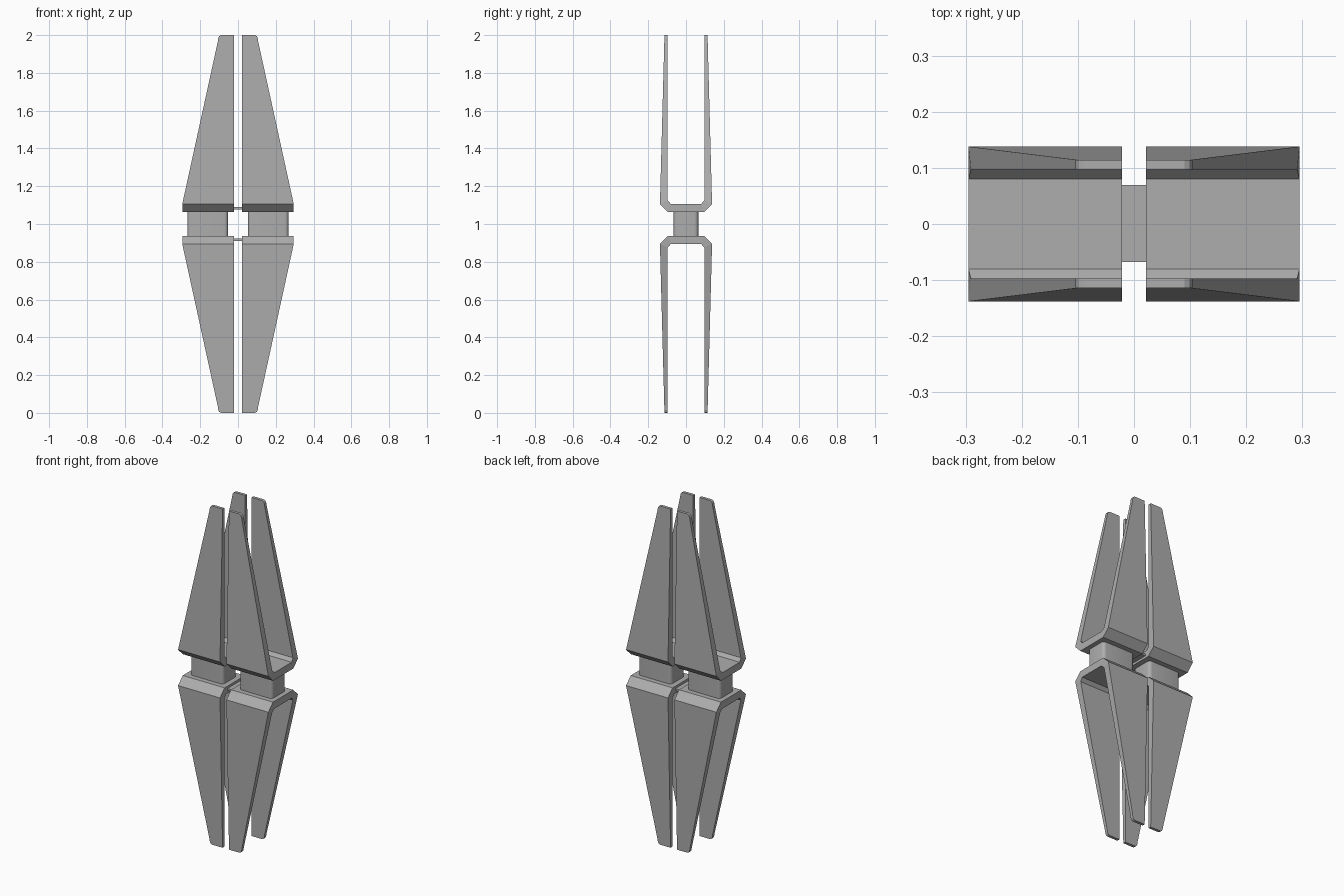
import bpy, bmesh
from mathutils import Matrix

if "Cube" in bpy.data.objects:
    bpy.data.objects.remove(bpy.data.objects["Cube"])

grey = bpy.data.materials.new("plain_grey")
grey.diffuse_color = (0.42, 0.42, 0.42, 1)
grey.use_nodes = True
grey.node_tree.nodes["Principled BSDF"].inputs["Base Color"].default_value = grey.diffuse_color

def finish(name, bm):
    bmesh.ops.recalc_face_normals(bm, faces=bm.faces)
    me = bpy.data.meshes.new(name)
    bm.to_mesh(me)
    bm.free()
    me.materials.append(grey)
    ob = bpy.data.objects.new(name, me)
    bpy.context.collection.objects.link(ob)
    return ob

# Half profile of a bracket (y, z), plus tapered outer x per height
TIP = [(0.106, 1.97), (0.104, 1.985), (0.099, 1.995), (0.09, 2.0)]

def outer_x(z):
    for x, tz in TIP:
        if abs(z - tz) < 1e-6:
            return x
    return 0.295 - 0.189 * max(0, z - 1.106) / 0.864

OUTER = [(0.095, 1.063), (0.138, 1.106)]
INNER = [(0.08, 1.106), (0.097, 1.125)]
for _, z in TIP:
    OUTER.append((0.138 - 0.024 * (z - 1.106) / 0.894, z))
    INNER.append((0.097, z))

def bracket(name, sx, sz):
    """U-shaped fork: outer and inner chains joined by quads."""
    bm = bmesh.new()
    def chain(half, end):
        pts = [(-y, z) for y, z in reversed(half)] + half
        return [bm.verts.new((sx * (outer_x(z) if end else 0.021), y,
                              1 + sz * (z - 1))) for y, z in pts]
    oa, ob = chain(OUTER, False), chain(OUTER, True)
    ia, ib = chain(INNER, False), chain(INNER, True)
    for p, q in ((oa, ob), (ob, ib), (ib, ia), (ia, oa)):
        for i in range(len(p) - 1):
            bm.faces.new((p[i], p[i + 1], q[i + 1], q[i]))
    for i in (0, -1):   # blade tips
        bm.faces.new((oa[i], ob[i], ib[i], ia[i]))
    return finish(name, bm)

def block(name, center, size, radius=0):
    """Box with optionally rounded upright edges."""
    bm = bmesh.new()
    bmesh.ops.create_cube(bm, size=1, matrix=Matrix.Translation(center) @ Matrix.Diagonal((*size, 1)))
    if radius:
        upright = [e for e in bm.edges
                   if abs(e.verts[0].co.z - e.verts[1].co.z) > 0.01]
        bmesh.ops.bevel(bm, geom=upright, offset=radius, segments=5,
                        profile=0.5, affect='EDGES')
    ob = finish(name, bm)
    if radius:
        bpy.ops.object.select_all(action='DESELECT')
        bpy.context.view_layer.objects.active = ob
        ob.select_set(True)
        bpy.ops.object.shade_smooth_by_angle(angle=0.6)
    return ob

for sx, side in ((-1, "left"), (1, "right")):
    # Four forks and the two rounded connectors between them
    for sz, level in ((-1, "lower"), (1, "upper")):
        bracket(f"{level}_{side}_fork", sx, sz)
    block(f"{side}_connector", (sx * 0.16, 0, 1), (0.215, 0.13, 0.14), 0.02)

# Thin plates linking the left and right forks
for sz, level in ((-1, "lower"), (1, "upper")):
    block(f"{level}_link_plate", (0, 0.001, 1 + sz * 0.083), (0.06, 0.137, 0.012))
